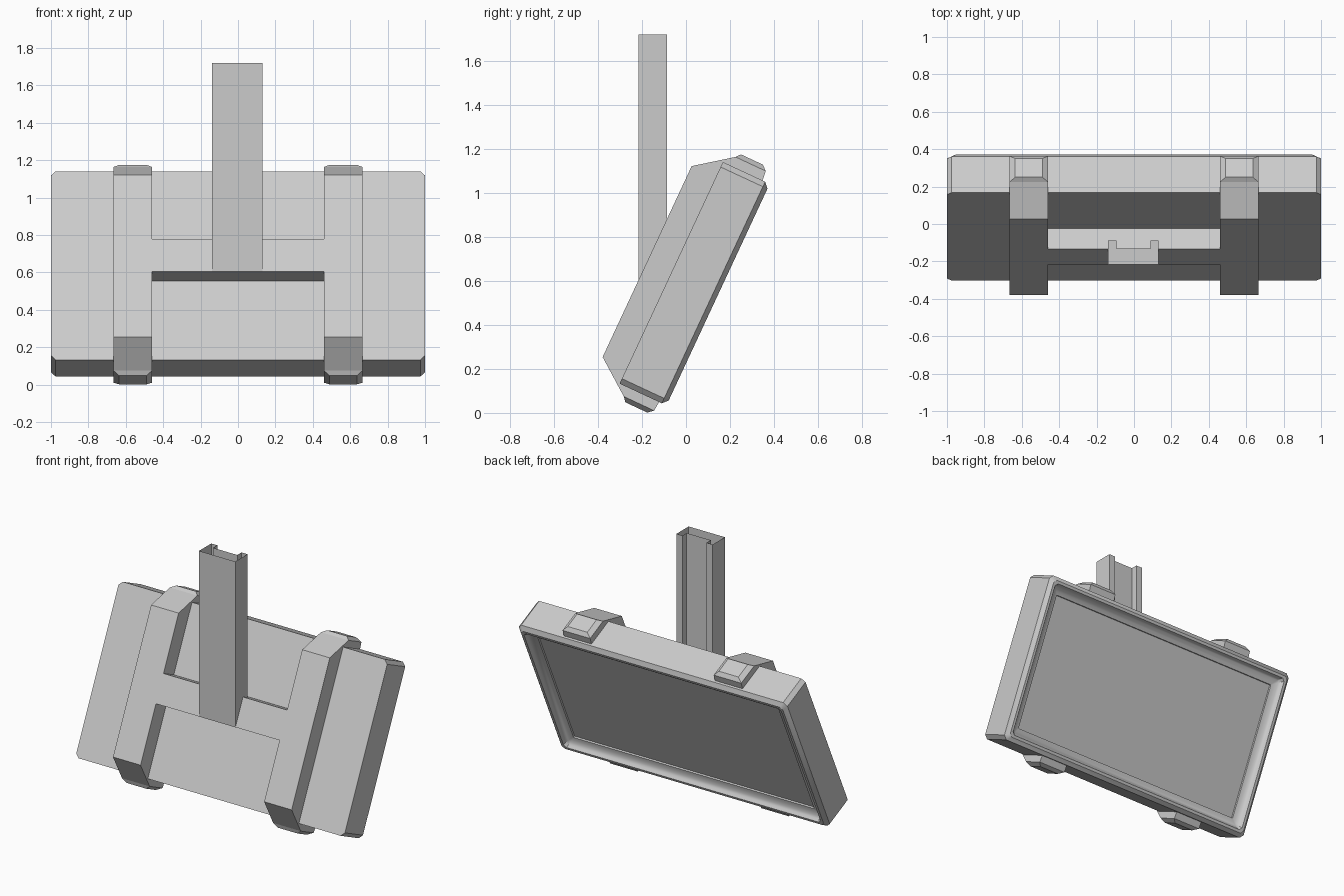
import bpy, bmesh
from math import sin, cos, radians

if "Cube" in bpy.data.objects:
    bpy.data.objects.remove(bpy.data.objects["Cube"])

TILT = radians(25)
MID = 0.549          # centre of the panel along its own height
HALF_H = 0.556


def tilt(x, a, b):
    """Panel frame (a = up the panel, b = towards the viewer side) to world."""
    return (x, a * sin(TILT) + b * cos(TILT), a * cos(TILT) - b * sin(TILT))


def make(name, rings, cap_start=True, cap_end=True):
    """Loft a list of equally long closed rings into one mesh object."""
    bm = bmesh.new()
    loops = [[bm.verts.new(p) for p in r] for r in rings]
    n = len(loops[0])
    for lo, hi in zip(loops, loops[1:]):
        for i in range(n):
            j = (i + 1) % n
            bm.faces.new((lo[i], lo[j], hi[j], hi[i]))
    if cap_start:
        bm.faces.new(loops[0][::-1])
    if cap_end:
        bm.faces.new(loops[-1])
    bmesh.ops.recalc_face_normals(bm, faces=bm.faces[:])
    me = bpy.data.meshes.new(name)
    bm.to_mesh(me)
    bm.free()
    ob = bpy.data.objects.new(name, me)
    bpy.context.collection.objects.link(ob)
    return ob


def smooth(ob, angle):
    bpy.ops.object.select_all(action='DESELECT')
    ob.select_set(True)
    bpy.context.view_layer.objects.active = ob
    bpy.ops.object.shade_smooth_by_angle(angle=radians(angle))


def outline(inset, b, c):
    """Rectangle with clipped corners, parallel to the panel."""
    w, h = 1 - inset, HALF_H - inset
    pts = [(w, h - c), (w - c, h), (c - w, h), (-w, h - c),
           (-w, c - h), (c - w, -h), (w - c, -h), (w, c - h)]
    return [tilt(x, MID + a, b) for x, a in pts]


def block(x0, x1, profile):
    """Rings for an (a, b) profile extruded along x."""
    return [[tilt(x, a, b) for a, b in profile] for x in (x0, x1)]


# Screen casing: flat back, chamfered front rim, curved bezel
casing = [(0, -0.33, 0.025), (0, -0.118, 0.025), (0.025, -0.095, 0.02),
          (0.043, -0.095, 0.018), (0.052, -0.112, 0.015),
          (0.065, -0.125, 0.012), (0.083, -0.134, 0.008),
          (0.105, -0.138, 0.004), (0.107, -0.148, 0.004)]
smooth(make("screen_casing", [outline(*r) for r in casing], cap_end=False), 30)

# Display surface
make("display", [outline(0.115, -0.155, 0.004), outline(0.105, -0.148, 0.004)])

# Two straps hooking over the top and bottom of the casing
half = [(1.028, -0.451), (1.15, -0.288), (1.15, -0.136),
        (1.09, -0.13), (1.09, -0.32)]
strap = half + [(2 * MID - a, b) for a, b in reversed(half)]
for side, s in (("left", -1), ("right", 1)):
    x0, x1 = s * 0.46, s * 0.665
    make("strap_" + side, block(x0, x1, strap))
    # Bevelled pads on both hook ends
    for end, e in (("top", 1), ("bottom", -1)):
        rings = []
        for rise, xi, b0, b1 in ((0.601, 0, -0.288, -0.136),
                                 (0.622, 0.03 * s, -0.27, -0.16)):
            a = MID + e * rise
            rings.append([tilt(x0 + xi, a, b0), tilt(x1 - xi, a, b0),
                          tilt(x1 - xi, a, b1), tilt(x0 + xi, a, b1)])
        make("hook_pad_%s_%s" % (side, end), rings, cap_start=False)

# Crossbar between the straps
make("crossbar", block(-0.46, 0.46, [(0.457, -0.451), (0.648, -0.451),
                                     (0.648, -0.32), (0.457, -0.32)]))

# Vertical post: hollow channel section with a groove at the back
section = [(-0.138, -0.217), (0.132, -0.217), (0.132, -0.087), (0.087, -0.087),
           (0.087, -0.132), (-0.093, -0.132), (-0.093, -0.087), (-0.138, -0.087)]
make("post", [[(x, y, z) for x, y in section] for z in (0.605, 1.72)], cap_end=False)

# Floor inside the hollow post
make("post_floor", [[(x, y, z) for x, y in section] for z in (0.77, 0.785)])
